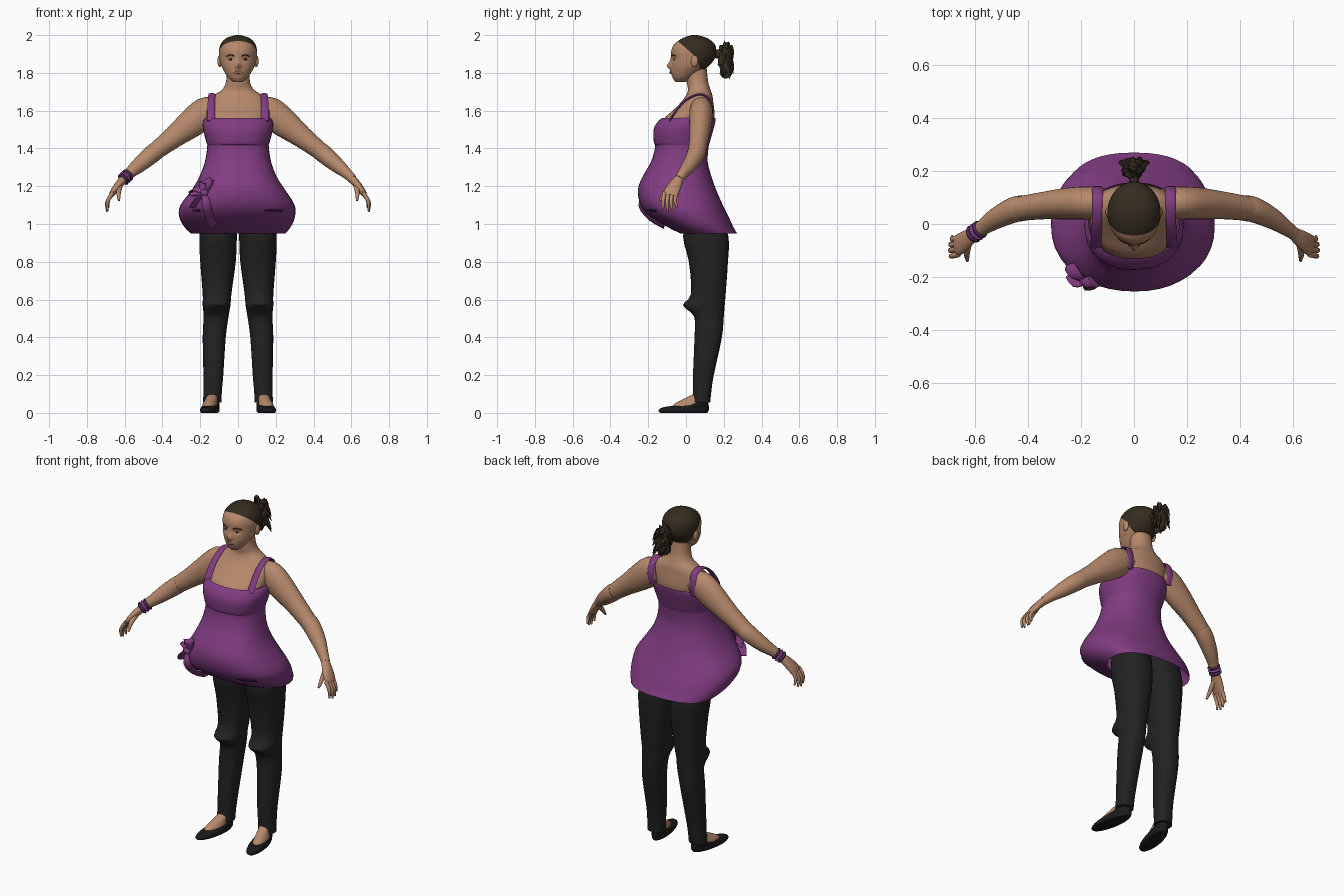
import bpy, bmesh, math, random
from mathutils import Vector
from mathutils.bvhtree import BVHTree

random.seed(4)
if "Cube" in bpy.data.objects:
    bpy.data.objects.remove(bpy.data.objects["Cube"])


def material(name, r, g, b):
    m = bpy.data.materials.new(name)
    m.use_nodes = True
    m.diffuse_color = (r, g, b, 1)
    bsdf = m.node_tree.nodes["Principled BSDF"]
    bsdf.inputs["Base Color"].default_value = (r, g, b, 1)
    bsdf.inputs["Roughness"].default_value = 0.8
    return m


SKIN = material("skin", .47, .25, .15)
PURPLE = material("purple cloth", .22, .045, .22)
BAND = material("dark violet", .07, .02, .10)
SLIT = material("pocket shadow", .02, .006, .025)
PANTS = material("black cloth", .016, .016, .017)
SHOE = material("black leather", .010, .010, .011)
HAIR = material("dark brown hair", .035, .025, .014)
LIPS = material("lips", .32, .13, .09)
WHITE = material("eye white", .55, .50, .46)
EYE = material("eye dark", .02, .014, .01)


def finish(bm, name, mats, smooth=50):
    bmesh.ops.recalc_face_normals(bm, faces=bm.faces)
    me = bpy.data.meshes.new(name)
    bm.to_mesh(me)
    bm.free()
    for m in mats if isinstance(mats, list) else [mats]:
        me.materials.append(m)
    ob = bpy.data.objects.new(name, me)
    bpy.context.collection.objects.link(ob)
    if smooth:
        bpy.ops.object.select_all(action='DESELECT')
        ob.select_set(True)
        bpy.context.view_layer.objects.active = ob
        bpy.ops.object.shade_smooth_by_angle(angle=math.radians(smooth))
    return ob


def spline(rows, steps):
    """Catmull-Rom curve through rows of equal length."""
    out = []
    for i in range(len(rows) - 1):
        a, b = rows[max(i - 1, 0)], rows[i]
        c, d = rows[i + 1], rows[min(i + 2, len(rows) - 1)]
        for k in range(steps):
            t = k / steps
            out.append([q + .5 * t * (r - p + t * (2*p - 5*q + 4*r - s + t * (3*(q - r) + s - p)))
                        for p, q, r, s in zip(a, b, c, d)])
    return out + [list(rows[-1])]


def bridge(bm, loops, caps):
    for a, b in zip(loops, loops[1:]):
        for i in range(len(a)):
            j = (i + 1) % len(a)
            bm.faces.new((a[i], a[j], b[j], b[i]))
    if caps:
        bm.faces.new(loops[0])
        bm.faces.new(loops[-1])


def loft(rows, n=32, power=2.0, steps=3, side=1, caps=True):
    """Stacked level rings; each row is z, front y, back y, inner x, outer x."""
    bm, loops = bmesh.new(), []
    for z, yf, yb, x0, x1 in spline(rows, steps):
        ring = []
        for k in range(n):
            c, s = math.cos(math.tau * k / n), math.sin(math.tau * k / n)
            c = math.copysign(abs(c) ** (2 / power), c)
            s = math.copysign(abs(s) ** (2 / power), s)
            ring.append(bm.verts.new((side * ((x0 + x1) / 2 + c * (x1 - x0) / 2),
                                      (yf + yb) / 2 + s * (yb - yf) / 2, z)))
        loops.append(ring)
    bridge(bm, loops, caps)
    return bm


def tube(name, rows, mat, across=(0, 1, 0), n=16, steps=3, side=1):
    """Sweep an ellipse; each row is x, y, z, thickness radius, across radius."""
    bm, loops = bmesh.new(), []
    path = spline(rows, steps)
    pts = [Vector((side * r[0], r[1], r[2])) for r in path]
    for i, r in enumerate(path):
        d = (pts[min(i + 1, len(pts) - 1)] - pts[max(i - 1, 0)]).normalized()
        v = Vector(across)
        v = (v - d * v.dot(d)).normalized()
        u = d.cross(v)
        loops.append([bm.verts.new(pts[i] + u * r[3] * math.cos(math.tau * k / n)
                                   + v * r[4] * math.sin(math.tau * k / n)) for k in range(n)])
    bridge(bm, loops, True)
    return finish(bm, name, mat)


def blob(name, loc, size, mat, sub=3):
    bm = bmesh.new()
    bmesh.ops.create_icosphere(bm, subdivisions=sub, radius=1)
    for v in bm.verts:
        v.co = Vector(loc) + Vector(a * b for a, b in zip(v.co, size))
    return finish(bm, name, mat, 60)


# Dress: puffed skirt, under-bust seam and bodice
dress = loft([(.95, -.03, .27, -.25, .25), (.985, -.10, .25, -.285, .28),
              (1.04, -.19, .225, -.312, .302), (1.10, -.24, .195, -.305, .30),
              (1.18, -.255, .16, -.245, .25), (1.25, -.23, .135, -.205, .205),
              (1.33, -.185, .115, -.175, .175), (1.41, -.163, .12, -.163, .163),
              (1.43, -.17, .125, -.167, .167), (1.50, -.172, .145, -.185, .185),
              (1.54, -.15, .155, -.185, .185), (1.56, -.13, .157, -.172, .172)],
             n=40, power=2.3, caps=False)
surface = BVHTree.FromBMesh(dress)
finish(dress, "dress", PURPLE)


def dress_y(x, z):
    return surface.ray_cast(Vector((x, -1, z)), Vector((0, 1, 0)))[0].y


# Chest, shoulders and neck
finish(loft([(1.45, -.14, .11, -.15, .15), (1.55, -.12, .148, -.165, .165),
             (1.60, -.07, .150, -.168, .168), (1.64, -.03, .145, -.16, .16),
             (1.68, .0, .14, -.13, .13), (1.71, .01, .13, -.085, .085),
             (1.75, .005, .118, -.064, .064), (1.82, .0, .11, -.058, .058)],
            power=2.2), "chest_and_neck", SKIN)

# Head with nose and eye sockets, hair split off along straight hairlines
head = loft([(1.752, -.055, .0, -.025, .025), (1.775, -.071, .04, -.052, .052),
             (1.81, -.079, .09, -.075, .075), (1.84, -.079, .125, -.09, .09),
             (1.88, -.077, .155, -.099, .099), (1.92, -.077, .16, -.10, .10),
             (1.955, -.06, .15, -.09, .09), (1.985, -.015, .11, -.06, .06),
             (2.0, .03, .06, -.012, .012)], n=64, steps=6)


def bump(v, x, z, sx, sz):
    return math.exp(-((v.co.x - x) / sx) ** 2 - ((v.co.z - z) / sz) ** 2)


for v in head.verts:
    if v.co.y < .02:
        v.co.y -= .020 * bump(v, 0, 1.836, .014, .016) + .008 * bump(v, 0, 1.86, .012, .025)
        v.co.y -= .005 * bump(v, 0, 1.803, .03, .01)
        v.co.y += .007 * bump(v, .038, 1.872, .022, .012) + .007 * bump(v, -.038, 1.872, .022, .012)
HAIRLINES = [(Vector((0, .058, 1.88)), Vector((0, .087, .10))),
             (Vector((0, .058, 1.88)), Vector((0, .08, .022)))]
NAPE = Vector((0, 0, 1.80))
for co, no in HAIRLINES + [(NAPE, Vector((0, 0, 1)))]:
    bmesh.ops.bisect_plane(head, geom=head.verts[:] + head.edges[:] + head.faces[:],
                           plane_co=co, plane_no=no)
for f in head.faces:
    c = f.calc_center_median()
    f.material_index = int(c.z > NAPE.z and any((c - co).dot(no) > 0 for co, no in HAIRLINES))
face = BVHTree.FromBMesh(head)
finish(head, "head_and_hair", [SKIN, HAIR], 60)


def face_y(x, z):
    return face.ray_cast(Vector((x, -1, z)), Vector((0, 1, 0)))[0].y


# Face details
blob("lips", (0, face_y(0, 1.803), 1.803), (.024, .004, .008), LIPS)
for s, label in ((1, "left"), (-1, "right")):
    y = face_y(s * .038, 1.872)
    blob(label + "_eye", (s * .038, y, 1.872), (.016, .004, .006), WHITE)
    blob(label + "_iris", (s * .038, y - .003, 1.872), (.007, .003, .006), EYE, 2)
    tube(label + "_brow", [(x, face_y(s * x, z), z, .003, .003) for x, z in
                           ((.018, 1.889), (.038, 1.895), (.06, 1.888))], HAIR, side=s, n=8)
    blob(label + "_ear", (s * .096, .045, 1.862), (.013, .02, .032), SKIN)

# Ponytail with ragged tips
blob("ponytail_tie", (0, .168, 1.90), (.02, .025, .025), HAIR, 2)
bm = bmesh.new()
bmesh.ops.create_icosphere(bm, subdivisions=3, radius=1)
for v in bm.verts:
    k = random.uniform(.8, 1.25)
    v.co = Vector((v.co.x * .042 * k, .212 + v.co.y * .04 * k, 1.87 + v.co.z * .085 * k))
finish(bm, "ponytail", HAIR, 0)
for i in range(9):
    a = random.uniform(-1.5, 1.5)
    z = 1.80 + i * .016
    x, y = .03 * math.sin(a), .212 + .025 * math.cos(a)
    tube(f"hair_tip_{i}", [(x, y, z + .03, .014, .014), (x * 1.5, y + .012, z, .01, .01),
                           (x * 2, y + .016, z - .035, .001, .001)], HAIR, n=5, steps=1)

for s, label in ((1, "left"), (-1, "right")):
    # Shoulder strap
    tube(label + "_strap", [(.143, -.088, 1.545, .006, .021), (.143, -.045, 1.61, .006, .02),
                            (.14, .005, 1.66, .006, .019), (.138, .07, 1.687, .006, .019),
                            (.138, .12, 1.665, .006, .02), (.14, .138, 1.60, .006, .021),
                            (.14, .125, 1.54, .006, .021)], PURPLE, (1, 0, 0), side=s)
    # Arm in two sleeves that meet at the elbow
    tube(label + "_upper_arm", [(.11, .08, 1.61, .06, .055), (.17, .08, 1.59, .082, .062),
                                (.25, .077, 1.53, .075, .06), (.34, .07, 1.46, .058, .052),
                                (.44, .057, 1.382, .046, .046)], SKIN, n=24, side=s)
    tube(label + "_forearm", [(.42, .06, 1.397, .047, .049), (.455, .053, 1.37, .048, .048),
                              (.52, .022, 1.315, .041, .040), (.575, -.015, 1.268, .029, .029),
                              (.607, -.038, 1.237, .024, .024)], SKIN, n=24, side=s)
    # Hand
    tube(label + "_palm", [(.60, -.034, 1.243, .022, .023), (.63, -.055, 1.21, .021, .034),
                           (.66, -.077, 1.17, .017, .041), (.672, -.084, 1.15, .012, .037)], SKIN, side=s)
    for i in range(4):
        y, reach = -.115 + .021 * i, (.9, 1, .95, .78)[i]
        tube(f"{label}_finger_{i}", [(.663, y, 1.165, .011, .011),
                                     (.663 + .03 * reach, y - .006, 1.165 - .05 * reach, .010, .010),
                                     (.663 + .03 * reach, y - .006 + .004 * i, 1.165 - .10 * reach, .005, .005)],
             SKIN, n=10, side=s)
    tube(label + "_thumb", [(.625, -.065, 1.205, .015, .015), (.632, -.11, 1.165, .012, .012),
                            (.63, -.138, 1.125, .006, .006)], SKIN, n=10, side=s)
    # Trouser leg with a sharp knee fold
    finish(loft([(1.10, .0, .18, .0, .19), (.93, -.015, .225, .006, .205),
                 (.80, .015, .222, .012, .20), (.63, .027, .21, .035, .187),
                 (.57, -.016, .205, .04, .187), (.51, .043, .20, .05, .182),
                 (.40, .045, .19, .065, .187), (.20, .037, .147, .078, .183),
                 (.12, .037, .135, .085, .183), (.055, .035, .128, .088, .185)],
                power=2.3, side=s), label + "_trouser_leg", PANTS)
    # Foot and flat shoe, toes turned outward
    for part, mat, rows in (
            ("foot", SKIN, [(.015, -.09, .10, .11, .19), (.045, -.065, .10, .112, .188),
                            (.065, -.03, .10, .115, .18), (.10, .04, .11, .115, .17)]),
            ("shoe", SHOE, [(0, -.135, .112, .108, .19), (.012, -.146, .12, .10, .195),
                            (.03, -.12, .122, .103, .192), (.042, -.03, .12, .106, .19),
                            (.055, .03, .117, .112, .185)])):
        bm = loft(rows, side=s)
        for v in bm.verts:
            v.co.x -= s * .16 * v.co.y
        finish(bm, f"{label}_{part}", mat)

# Bracelets on the right wrist
for i, c in enumerate((-.014, .003, .02)):
    x, y, z = .593 + c * .7, -.028 - c * .5, 1.25 - c * .65
    tube(f"bracelet_{i}", [(x - .005, y + .0035, z + .0045, .03, .03), (x, y, z, .036, .036),
                           (x + .005, y - .0035, z - .0045, .03, .03)], BAND if i != 1 else PURPLE, side=-1)

# Bow at the right hip: loops, knot and tails that follow the skirt
def ribbon(name, pts, width):
    tube(name, [(x, dress_y(x, z) - lift, z, .006, w * width) for x, z, lift, w in pts],
         PURPLE, (.8, .1, .5), n=10)


ribbon("bow_loop_outer", [(-.18, 1.17, .015, .5), (-.22, 1.19, .05, 1), (-.245, 1.165, .035, .8),
                          (-.18, 1.16, .01, .5)], .026)
ribbon("bow_loop_upper", [(-.18, 1.17, .015, .5), (-.185, 1.22, .04, 1), (-.15, 1.225, .035, .9),
                          (-.17, 1.17, .01, .5)], .026)
ribbon("bow_tail_long", [(-.18, 1.16, .015, .6), (-.165, 1.10, .03, 1), (-.15, 1.03, .03, 1),
                         (-.13, .99, .02, 1.1)], .024)
ribbon("bow_tail_short", [(-.18, 1.16, .015, .6), (-.215, 1.13, .03, 1), (-.24, 1.09, .02, 1)], .024)
blob("bow_knot", (-.178, dress_y(-.178, 1.165) - .018, 1.165), (.022, .018, .02), PURPLE, 2)

# Pocket slits on the skirt front
for name, x0, x1 in (("left_slit", .14, .235), ("right_slit", -.24, -.20)):
    tube(name, [(x, dress_y(x, 1.072), 1.072, w, .004) for x, w in
                ((x0, .002), ((x0 + x1) / 2, .007), (x1, .009))], SLIT, n=8)
